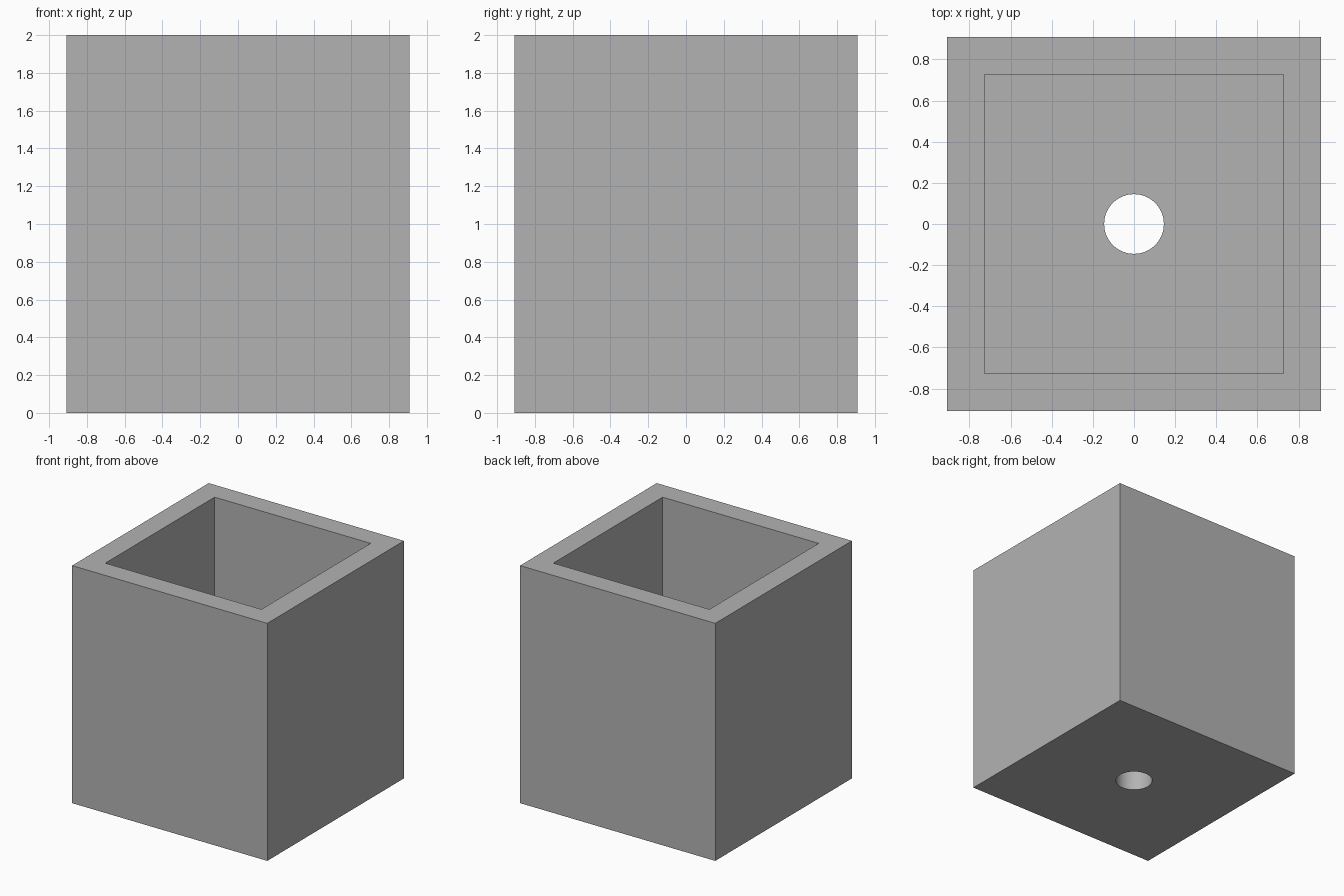
import bpy

# Remove the default cube
default = bpy.data.objects.get("Cube")
if default:
    bpy.data.objects.remove(default, do_unlink=True)

WIDTH, HEIGHT, WALL = 1.818, 2.0, 0.182
HOLE_RADIUS = 0.145

# Plain grey material
grey = bpy.data.materials.new("plain_grey")
grey.use_nodes = True
colour = (0.45, 0.45, 0.45, 1)
grey.diffuse_color = colour
grey.node_tree.nodes["Principled BSDF"].inputs["Base Color"].default_value = colour


def block(name, width, bottom, top):
    """Square block between two heights."""
    bpy.ops.mesh.primitive_cube_add(size=1, location=(0, 0, (bottom + top) / 2))
    obj = bpy.context.object
    obj.name = name
    obj.scale = (width, width, top - bottom)
    bpy.ops.object.transform_apply(location=True, rotation=False, scale=True)
    obj.data.materials.append(grey)
    return obj


def cut(target, cutter):
    """Subtract the cutter from the target and discard it."""
    cutter.hide_render = True
    mod = target.modifiers.new(cutter.name, "BOOLEAN")
    mod.operation = "DIFFERENCE"
    mod.solver = "EXACT"
    mod.object = cutter
    bpy.context.view_layer.objects.active = target
    bpy.ops.object.modifier_apply(modifier=mod.name)
    bpy.data.objects.remove(cutter, do_unlink=True)


# Planter box with a square cavity open at the top
planter = block("planter_box", WIDTH, 0, HEIGHT)
cut(planter, block("cavity_cutter", WIDTH - 2 * WALL, WALL, HEIGHT + WALL))

# Round drain hole through the floor
bpy.ops.mesh.primitive_cylinder_add(vertices=64, radius=HOLE_RADIUS, depth=4 * WALL)
drain = bpy.context.object
drain.name = "drain_cutter"
drain.data.materials.append(grey)
cut(planter, drain)

# Smooth drain wall, crisp box edges
bpy.ops.object.select_all(action="DESELECT")
planter.select_set(True)
bpy.context.view_layer.objects.active = planter
bpy.ops.object.shade_smooth_by_angle()
